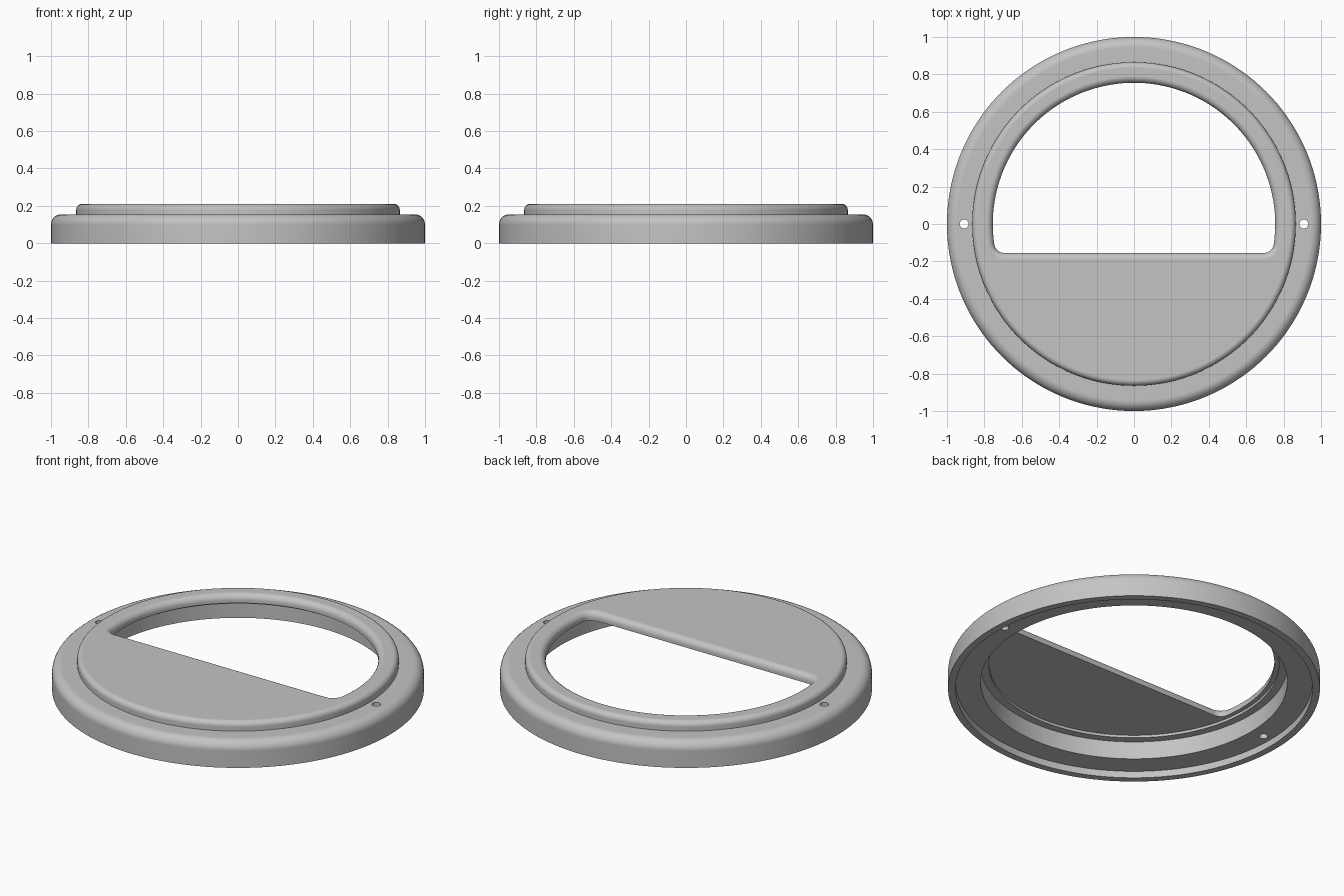
import bpy, bmesh
from math import sin, cos, pi, sqrt, atan2

cube = bpy.data.objects.get("Cube")
if cube:
    bpy.data.objects.remove(cube, do_unlink=True)

grey = bpy.data.materials.new("plain grey")
grey.use_nodes = True
colour = (0.55, 0.55, 0.55, 1)
grey.diffuse_color = colour
grey.node_tree.nodes["Principled BSDF"].inputs["Base Color"].default_value = colour


def loft(name, loops):
    """Closed solid through a list of equal-length loops, capped at both ends."""
    bm = bmesh.new()
    rings = [[bm.verts.new(p) for p in loop] for loop in loops]
    n = len(rings[0])
    for a, b in zip(rings, rings[1:]):
        for i in range(n):
            j = (i + 1) % n
            bm.faces.new((a[i], a[j], b[j], b[i]))
    bm.faces.new(rings[0])
    bm.faces.new(rings[-1])
    bmesh.ops.recalc_face_normals(bm, faces=bm.faces)
    mesh = bpy.data.meshes.new(name)
    bm.to_mesh(mesh)
    bm.free()
    mesh.materials.append(grey)
    obj = bpy.data.objects.new(name, mesh)
    bpy.context.collection.objects.link(obj)
    return obj


def circle(r, z, n=144, x=0):
    return [(x + r * cos(2 * pi * i / n), r * sin(2 * pi * i / n), z) for i in range(n)]


def arc(cx, cy, r, start, end, steps):
    return [(cx + r * cos(start + (end - start) * i / steps),
             cy + r * sin(start + (end - start) * i / steps)) for i in range(steps + 1)]


# Stepped round lid: hollow underside, lip, rounded rim, raised disc
profile = [(0.78, 0.16), (0.78, 0.145), (0.825, 0.145), (0.825, 0.04),
           (0.96, 0.04), (0.96, 0), (1, 0)]
profile += arc(0.945, 0.10, 0.055, 0, pi / 2, 8)
profile += [(0.865, 0.155)]
profile += arc(0.835, 0.18, 0.03, 0, pi / 2, 6)
lid = loft("lid", [circle(r, z) for r, z in profile])


# Window outline: a large arc closed by a straight edge with round corners
def window(offset, z):
    radius, edge, corner = 0.755, -0.155, 0.055
    cy = edge + corner
    cx = sqrt((radius - corner) ** 2 - cy ** 2)
    a = atan2(cy, cx)
    pts = arc(cx, cy, corner + offset, -pi / 2, a, 8)
    pts += arc(0, 0, radius + offset, a, pi - a, 90)[1:-1]
    pts += arc(-cx, cy, corner + offset, pi - a, 3 * pi / 2, 8)
    return [(x, y, z) for x, y in pts]


# Cutters: the window flares at the top to round its edge
f = 0.035
flare = [(f * (1 - cos(t)), 0.21 - f + f * sin(t)) for t in [pi / 2 * i / 6 for i in range(7)]]
cutters = [loft("window_cutter", [window(d, z) for d, z in [(0, 0.1)] + flare + [(f, 0.3)]])]
for side, x in (("left", 0.908), ("right", -0.908)):
    cutters.append(loft(side + "_hole_cutter", [circle(0.024, z, 24, x) for z in (-0.1, 0.3)]))

bpy.ops.object.select_all(action="DESELECT")
lid.select_set(True)
bpy.context.view_layer.objects.active = lid
for cutter in cutters:
    cutter.hide_render = True
    mod = lid.modifiers.new("cut", "BOOLEAN")
    mod.operation = "DIFFERENCE"
    mod.solver = "EXACT"
    mod.object = cutter
    bpy.ops.object.modifier_apply(modifier=mod.name)
    bpy.data.objects.remove(cutter, do_unlink=True)

# Smooth fillets, crisp steps
bpy.ops.object.shade_smooth_by_angle(angle=pi / 6)
normals = lid.modifiers.new("flat areas", "WEIGHTED_NORMAL")
normals.keep_sharp = True
